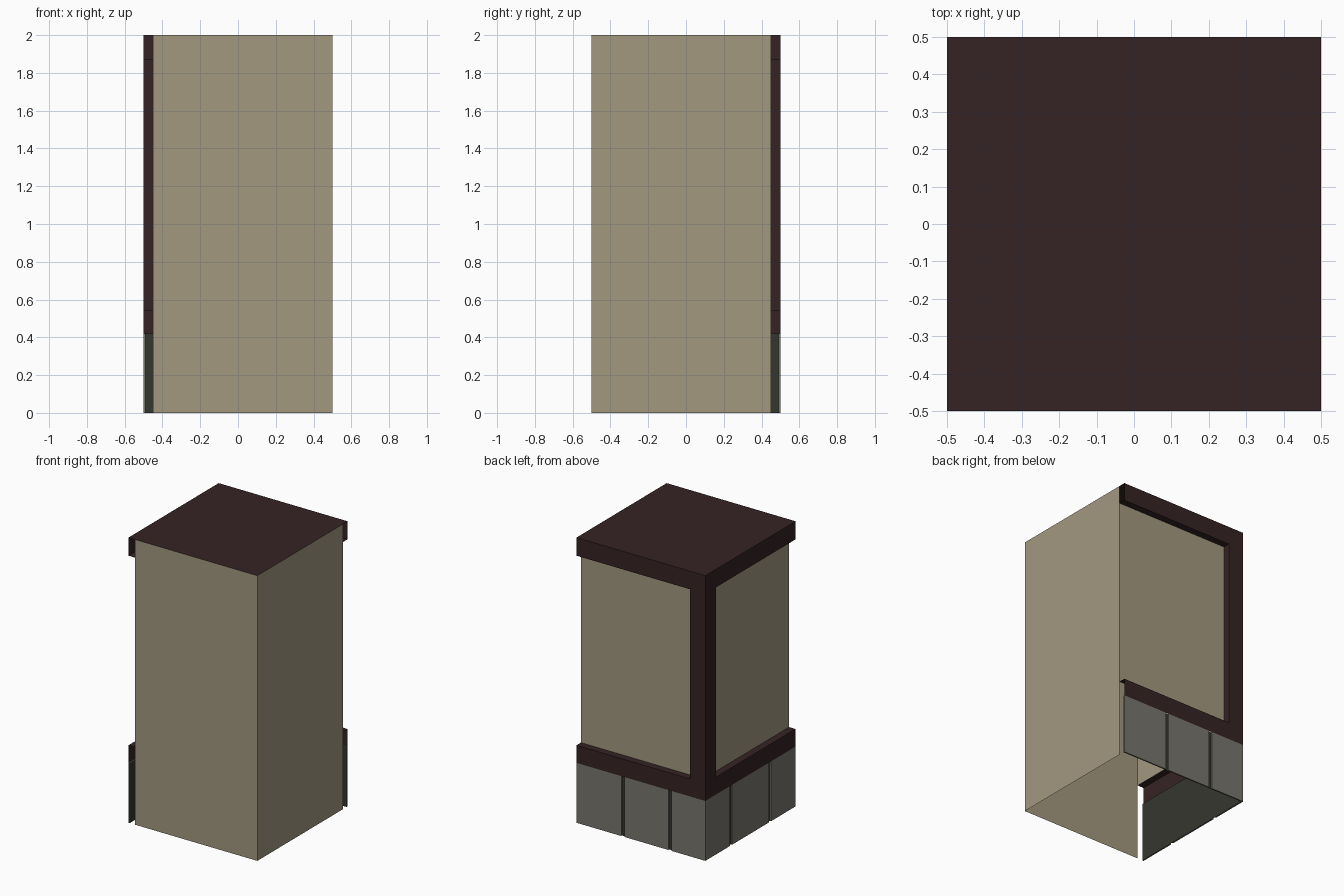
import bpy, bmesh

old = bpy.data.objects.get("Cube")
if old:
    bpy.data.objects.remove(old, do_unlink=True)


def material(name, r, g, b):
    m = bpy.data.materials.new(name)
    lin = [((c / 255 + 0.055) / 1.055) ** 2.4 for c in (r, g, b)] + [1.0]
    m.diffuse_color = lin
    m.use_nodes = True
    m.node_tree.nodes["Principled BSDF"].inputs["Base Color"].default_value = lin
    return m


TAN = material("tan plaster", 163, 153, 128)
MAROON = material("dark maroon trim", 53, 35, 36)
GREY = material("grey stone", 121, 118, 110)
GROUT = material("dark green grout", 52, 54, 46)

# Heights, trim width and recess depth
H, TRIM, DEPTH, SLAB = 2.0, 0.12, 0.05, 0.01
BASE, SILL, LINTEL = 0.42, 0.543, 1.873
GAP = 0.024


def build(name, quads, mat, place=lambda p: p, flip=False):
    bm = bmesh.new()
    for q in quads:
        bm.faces.new([bm.verts.new(place(p)) for p in q])
    bmesh.ops.remove_doubles(bm, verts=bm.verts[:], dist=1e-5)
    if flip:
        bmesh.ops.reverse_faces(bm, faces=bm.faces[:])
    me = bpy.data.meshes.new(name)
    bm.to_mesh(me)
    bm.free()
    me.materials.append(mat)
    ob = bpy.data.objects.new(name, me)
    bpy.context.collection.objects.link(ob)
    return ob


# Quads in a facade's own space: u along from the corner, d inward, z up
def upright(u0, u1, z0, z1, d):
    return [(u0, d, z0), (u0, d, z1), (u1, d, z1), (u1, d, z0)]


def level(u0, u1, d0, d1, z):
    return [(u0, d0, z), (u0, d1, z), (u1, d1, z), (u1, d0, z)]


def across(u, d0, d1, z0, z1):
    return [(u, d0, z0), (u, d1, z0), (u, d1, z1), (u, d0, z1)]


def slab(u0, u1):
    return [upright(u0, u1, 0, BASE, 0),
            level(u0, u1, 0, SLAB, 0)[::-1],
            level(u0, u1, 0, SLAB, BASE),
            across(u0, 0, SLAB, 0, BASE)[::-1],
            across(u1, 0, SLAB, 0, BASE)]


def facade(side, place, flip, joints):
    # Frame around the recess, with its returns
    build(side + "_frame", [
        upright(0, TRIM, BASE, SILL, 0), upright(0, TRIM, SILL, LINTEL, 0),
        upright(0, TRIM, LINTEL, H, 0),
        upright(TRIM, 1, LINTEL, H, 0), upright(TRIM, 1, BASE, SILL, 0),
        across(TRIM, 0, DEPTH, SILL, LINTEL),
        level(TRIM, 1, 0, DEPTH, SILL),
        level(TRIM, 1, 0, DEPTH, LINTEL)[::-1]], MAROON, place, flip)
    # Recessed wall
    build(side + "_recessed_wall", [upright(TRIM, 1, SILL, LINTEL, DEPTH)],
          TAN, place, flip)
    # Base backing and stone slabs
    build(side + "_base_backing", [upright(SLAB, 1, 0, BASE, SLAB)],
          GROUT, place, flip)
    edges = [0] + [e for j in joints for e in (j - GAP / 2, j + GAP / 2)] + [1]
    for i in range(0, len(edges), 2):
        build(f"{side}_base_slab_{i // 2 + 1}", slab(edges[i], edges[i + 1]),
              GREY, place, flip)


facade("back", lambda p: (p[0] - 0.5, 0.5 - p[1], p[2]), False, (0.275, 0.64))
facade("side", lambda p: (p[1] - 0.5, 0.5 - p[0], p[2]), True, (0.285, 0.715))

# Plain walls and roof
inner = 0.5 - DEPTH
build("front_wall", [[(-inner, -0.5, 0), (0.5, -0.5, 0), (0.5, -0.5, H), (-inner, -0.5, H)]], TAN)
build("left_wall", [[(0.5, -0.5, 0), (0.5, inner, 0), (0.5, inner, H), (0.5, -0.5, H)]], TAN)
build("roof", [[(-0.5, -0.5, H), (0.5, -0.5, H), (0.5, 0.5, H), (-0.5, 0.5, H)]], MAROON)
